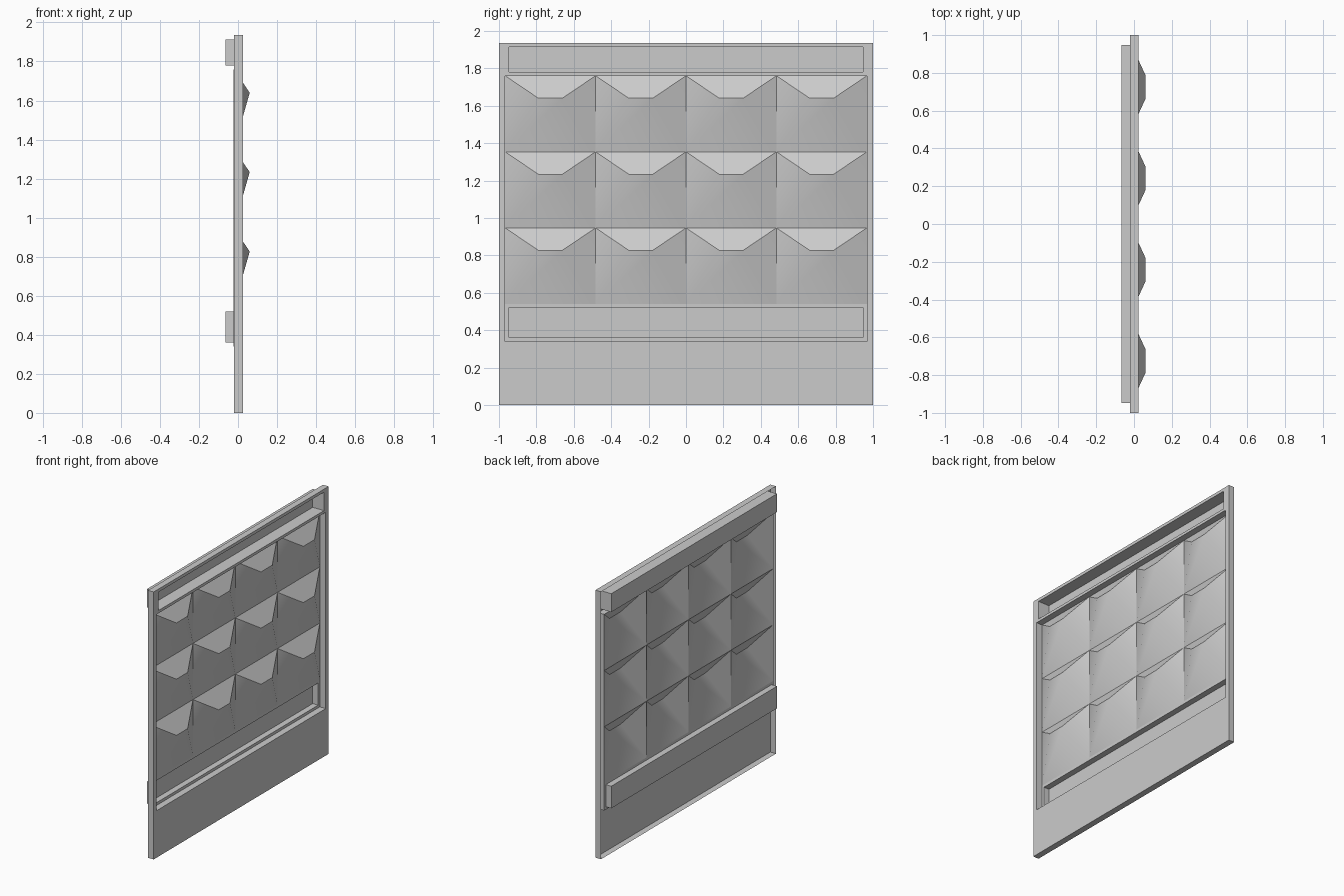
import bpy, bmesh, math

if "Cube" in bpy.data.objects:
    bpy.data.objects.remove(bpy.data.objects["Cube"])

FRONT, FLOOR, BACK, PEAK = 0.025, -0.022, -0.065, 0.06
W, H, SPLIT = 1.0, 1.935, 1.77
WIN_W, WIN_BOT, WIN_TOP = 0.967, 0.34, 1.76
PYR_BOT, COLS, ROWS = 0.54, 4, 3
CH_W = 0.947


def rect(x, w, z0, z1):
    """Rectangle loop, counter-clockwise seen from +x."""
    return [(x, -w, z0), (x, w, z0), (x, w, z1), (x, -w, z1)]


def strip(a, b):
    """Quads joining an outer loop to an inner loop."""
    return [[a[i], a[(i + 1) % 4], b[(i + 1) % 4], b[i]] for i in range(4)]


def make(name, polys):
    """Thin sheet-metal part from a list of polygons."""
    bm = bmesh.new()
    for p in polys:
        bm.faces.new([bm.verts.new(c) for c in p])
    bmesh.ops.remove_doubles(bm, verts=bm.verts, dist=1e-5)
    me = bpy.data.meshes.new(name)
    bm.to_mesh(me)
    bm.free()
    ob = bpy.data.objects.new(name, me)
    bpy.context.collection.objects.link(ob)
    return ob


def channel(name, x, z0, z1):
    """Open-fronted trough pressed out of the back."""
    mouth, base = rect(x, CH_W, z0, z1), rect(BACK, CH_W, z0, z1)
    make(name, strip(mouth, base) + [base])


# Front sheet with window and upper slot, plus the folded rim (open at the back)
window = rect(FRONT, WIN_W, WIN_BOT, WIN_TOP)
make("panel_frame",
     strip(rect(-0.02, W, 0, H), rect(FRONT, W, 0, H))
     + strip(rect(FRONT, W, 0, SPLIT), window)
     + strip(rect(FRONT, W, SPLIT, H), rect(FRONT, CH_W, 1.78, 1.913)))

# Window side walls and the flat floor below the pyramids
make("window_recess",
     strip(window, rect(FLOOR, WIN_W, WIN_BOT, WIN_TOP))
     + strip(rect(FLOOR, WIN_W, WIN_BOT, PYR_BOT), rect(FLOOR, CH_W, 0.36, 0.52)))

# Upper and lower troughs
channel("upper_channel", FRONT, 1.78, 1.913)
channel("lower_channel", FLOOR, 0.36, 0.52)

# Grid of lopsided hipped pyramids, hollow behind
cw, ch = 2 * WIN_W / COLS, (WIN_TOP - PYR_BOT) / ROWS
polys = []
for c in range(COLS):
    for r in range(ROWS):
        y0, z0 = -WIN_W + c * cw, PYR_BOT + r * ch
        y1, z1, yc = y0 + cw, z0 + ch, y0 + cw / 2
        a, b, d, e = (FLOOR, y0, z0), (FLOOR, y1, z0), (FLOOR, y1, z1), (FLOOR, y0, z1)
        p, q = (PEAK, yc - 0.064, z1 - 0.12), (PEAK, yc + 0.064, z1 - 0.12)
        polys += [[a, b, q, p], [b, d, q], [d, e, p, q], [e, a, p]]
pyramids = make("pyramid_grid", polys)
bpy.context.view_layer.objects.active = pyramids
pyramids.select_set(True)
bpy.ops.object.shade_smooth_by_angle(angle=math.radians(30))
